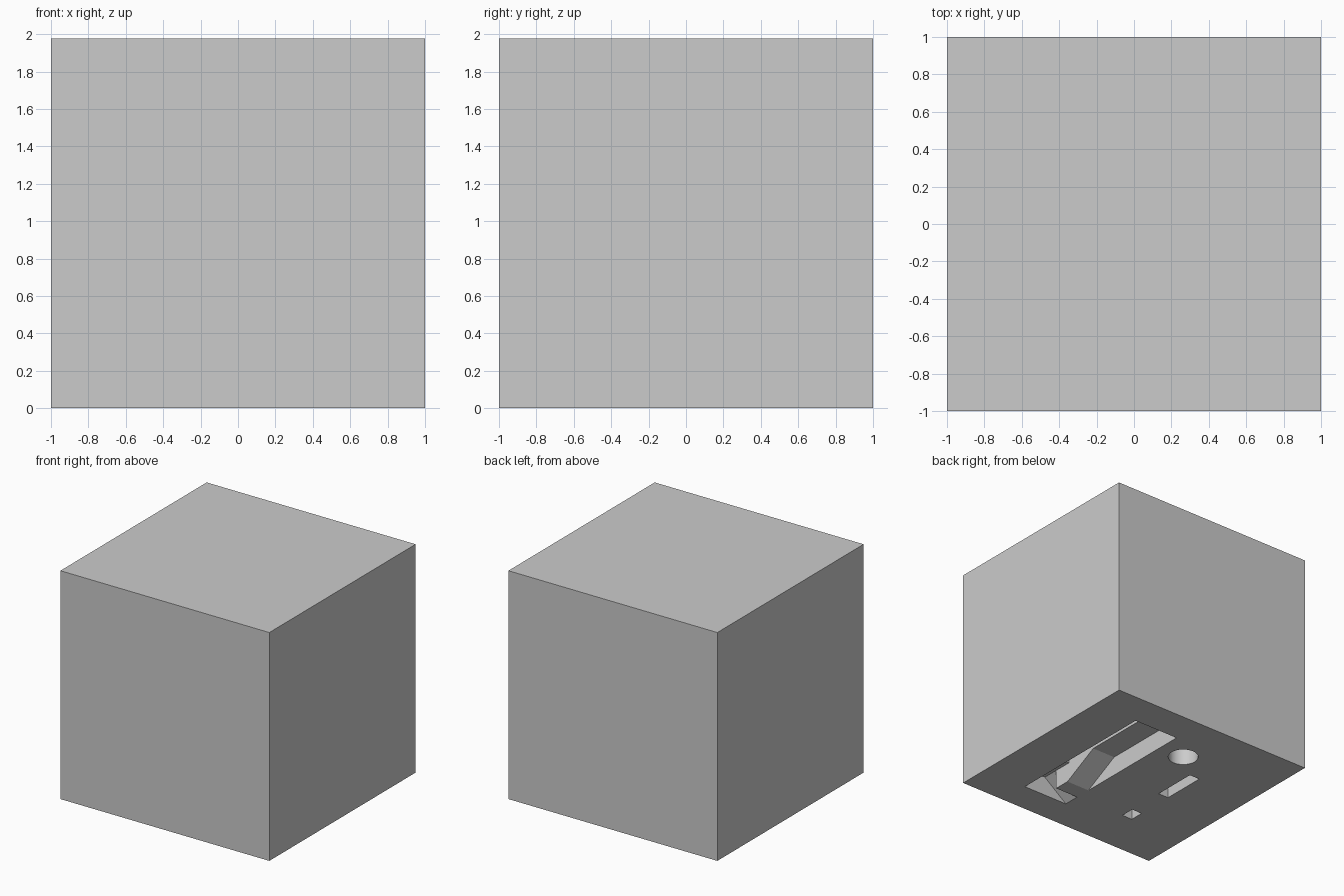
import bpy, bmesh, math

if "Cube" in bpy.data.objects:
    bpy.data.objects.remove(bpy.data.objects["Cube"])

TOP = 1.976
LOW = -0.05   # cutters start just below the base


def prism(name, points, place, start, end):
    """Extrude a 2D profile between start and end; place maps (a, b, depth) to xyz."""
    bm = bmesh.new()
    near = [bm.verts.new(place(a, b, start)) for a, b in points]
    far = [bm.verts.new(place(a, b, end)) for a, b in points]
    bm.faces.new(near)
    bm.faces.new(far)
    n = len(points)
    for i in range(n):
        j = (i + 1) % n
        bm.faces.new((near[i], near[j], far[j], far[i]))
    bmesh.ops.recalc_face_normals(bm, faces=bm.faces)
    mesh = bpy.data.meshes.new(name)
    bm.to_mesh(mesh)
    bm.free()
    obj = bpy.data.objects.new(name, mesh)
    bpy.context.collection.objects.link(obj)
    return obj


def along_x(a, b, d):
    return (d, a, b)


def along_y(a, b, d):
    return (a, d, b)


def along_z(a, b, d):
    return (a, b, d)


def rect(x0, x1, y0, y1):
    return [(x0, y0), (x1, y0), (x1, y1), (x0, y1)]


# Main block
block = prism("block", rect(-1, 1, -1, 1), along_z, 0, TOP)

# Stepped channel, two ramps and three plain pockets in the underside
circle = [(-0.115 + 0.124 * math.cos(math.tau * i / 32),
           0.494 + 0.124 * math.sin(math.tau * i / 32)) for i in range(32)]
cutters = [
    prism("stepped_channel_cutter",
          [(-0.72, LOW), (0.70, LOW), (0.70, 0.34), (-0.41, 0.34), (-0.41, 0.17), (-0.72, 0.17)],
          along_x, 0.355, 0.57),
    prism("long_ramp_cutter",
          [(-0.43, LOW), (0.70, LOW), (0.70, 0.17), (-0.10, 0.17), (-0.43, 0)],
          along_x, 0.13, 0.46),
    prism("short_ramp_cutter",
          [(0.13, LOW), (0.46, LOW), (0.46, 0.17), (0.355, 0.17), (0.13, 0)],
          along_y, -0.72, -0.575),
    prism("round_pocket_cutter", circle, along_z, LOW, 0.30),
    prism("slot_pocket_cutter", rect(-0.45, -0.35, -0.10, 0.30), along_z, LOW, 0.20),
    prism("square_pocket_cutter", rect(-0.45, -0.35, -0.565, -0.44), along_z, LOW, 0.20),
]
for cutter in cutters:
    cut = block.modifiers.new(cutter.name, 'BOOLEAN')
    cut.operation = 'DIFFERENCE'
    cut.solver = 'EXACT'
    cut.object = cutter

# Apply the cuts and clear away the cutters
bpy.context.view_layer.objects.active = block
block.select_set(True)
for name in [m.name for m in block.modifiers]:
    bpy.ops.object.modifier_apply(modifier=name)
for cutter in cutters:
    bpy.data.objects.remove(cutter)

# Round pocket wall reads smooth, all other edges stay sharp
bpy.ops.object.shade_smooth_by_angle(angle=math.radians(20))
